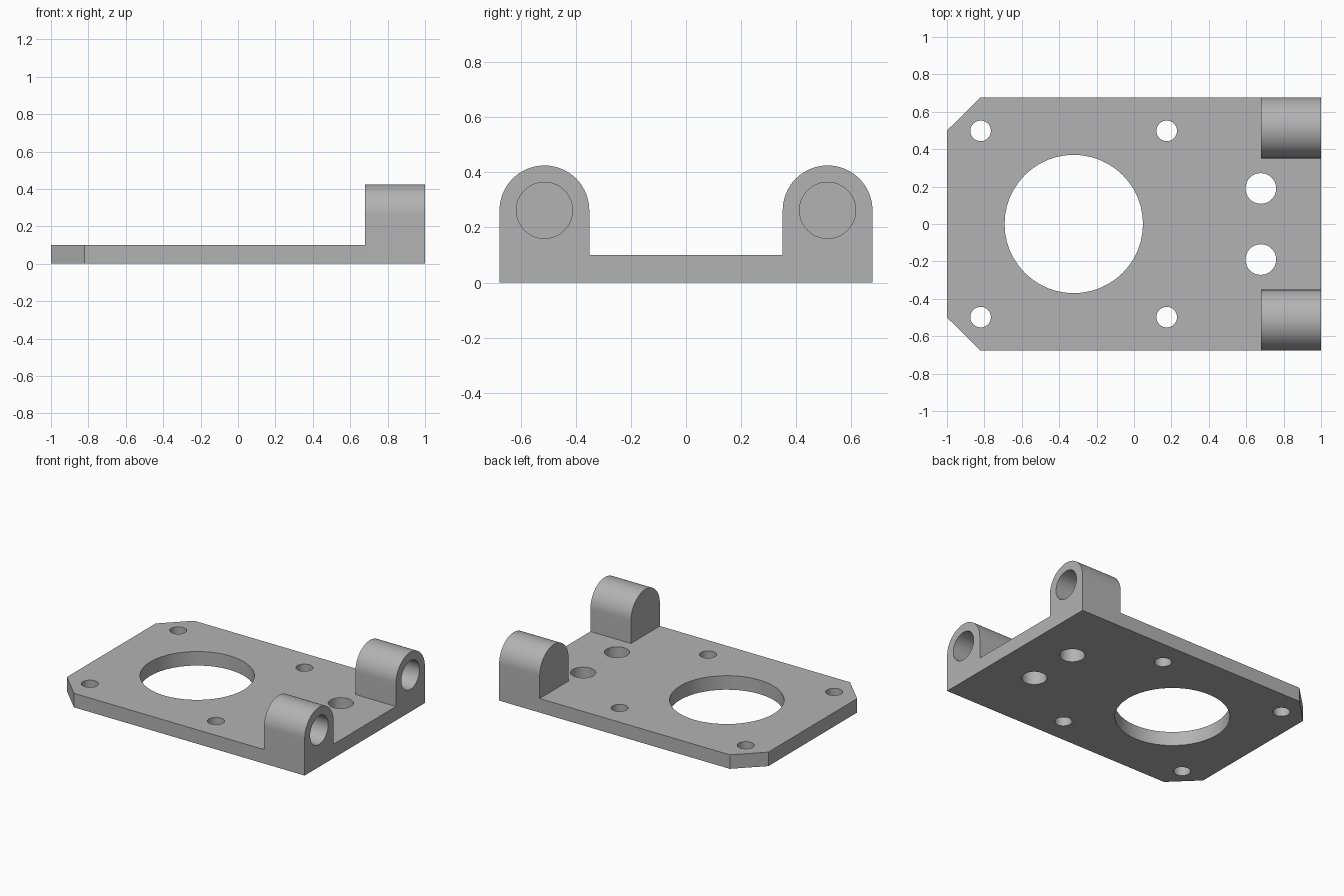
import bpy, bmesh, math
from mathutils import Vector

cube = bpy.data.objects.get("Cube")
if cube:
    bpy.data.objects.remove(cube, do_unlink=True)

HALF_Y, THICK = 0.677, 0.1
LUG_X, LUG_R, LUG_Z = 0.68, 0.163, 0.262
LUG_Y = HALF_Y - LUG_R
PIN_R, PIN_DEPTH = 0.102, 0.25

metal = bpy.data.materials.new("grey metal")
metal.use_nodes = True
grey = (0.45, 0.45, 0.45, 1)
metal.diffuse_color = grey
metal.node_tree.nodes["Principled BSDF"].inputs["Base Color"].default_value = grey


def prism(name, points, offset):
    """Extrude a closed outline along an offset vector."""
    bm = bmesh.new()
    face = bm.faces.new([bm.verts.new(p) for p in points])
    new = bmesh.ops.extrude_face_region(bm, geom=[face])["geom"]
    bmesh.ops.translate(bm, vec=Vector(offset),
                        verts=[g for g in new if isinstance(g, bmesh.types.BMVert)])
    bmesh.ops.recalc_face_normals(bm, faces=bm.faces)
    mesh = bpy.data.meshes.new(name)
    bm.to_mesh(mesh)
    bm.free()
    mesh.materials.append(metal)
    obj = bpy.data.objects.new(name, mesh)
    bpy.context.collection.objects.link(obj)
    return obj


def arc(u, v, r, sweep, steps):
    return [(u + r * math.cos(sweep * i / steps), v + r * math.sin(sweep * i / steps))
            for i in range(steps + 1)]


def combine(target, tool, operation):
    """Apply a boolean and discard the tool."""
    mod = target.modifiers.new("shape", "BOOLEAN")
    mod.operation, mod.solver, mod.object = operation, "EXACT", tool
    bpy.context.view_layer.objects.active = target
    bpy.ops.object.modifier_apply(modifier=mod.name)
    bpy.data.objects.remove(tool, do_unlink=True)


def vertical_hole(x, y, r, steps):
    ring = arc(x, y, r, math.tau, steps)[:-1]
    combine(bracket, prism("hole_cutter", [(a, b, -0.1) for a, b in ring], (0, 0, 0.4)),
            "DIFFERENCE")


# Base plate with two clipped corners
outline = [(1, -HALF_Y), (1, HALF_Y), (-0.82, HALF_Y), (-1, 0.5),
           (-1, -0.5), (-0.82, -HALF_Y)]
bracket = prism("mounting_bracket", [(x, y, 0) for x, y in outline], (0, 0, THICK))

# Round-topped lugs with blind pin holes in their outer ends
for side in (-1, 1):
    y = side * LUG_Y
    profile = [(y - LUG_R, 0), (y + LUG_R, 0)] + arc(y, LUG_Z, LUG_R, math.pi, 32)
    lug = prism("hinge_lug", [(LUG_X, a, b) for a, b in profile], (1 - LUG_X, 0, 0))
    combine(bracket, lug, "UNION")
    ring = arc(y, LUG_Z, PIN_R, math.tau, 48)[:-1]
    pin = prism("pin_cutter", [(1 - PIN_DEPTH, a, b) for a, b in ring], (0.5, 0, 0))
    combine(bracket, pin, "DIFFERENCE")

# Central opening, four screw holes and two larger holes between the lugs
vertical_hole(-0.322, 0, 0.37, 48)
for side in (-1, 1):
    for x in (-0.82, 0.175):
        vertical_hole(x, side * 0.498, 0.055, 32)
    vertical_hole(0.678, side * 0.19, 0.082, 32)

# Merge coplanar faces and smooth only the curved walls
bm = bmesh.new()
bm.from_mesh(bracket.data)
bmesh.ops.remove_doubles(bm, verts=bm.verts, dist=0.0001)
bmesh.ops.dissolve_limit(bm, angle_limit=math.radians(1), verts=bm.verts, edges=bm.edges)
bm.to_mesh(bracket.data)
bm.free()
bpy.ops.object.select_all(action="DESELECT")
bracket.select_set(True)
bpy.context.view_layer.objects.active = bracket
bpy.ops.object.shade_smooth_by_angle(angle=math.radians(30))
